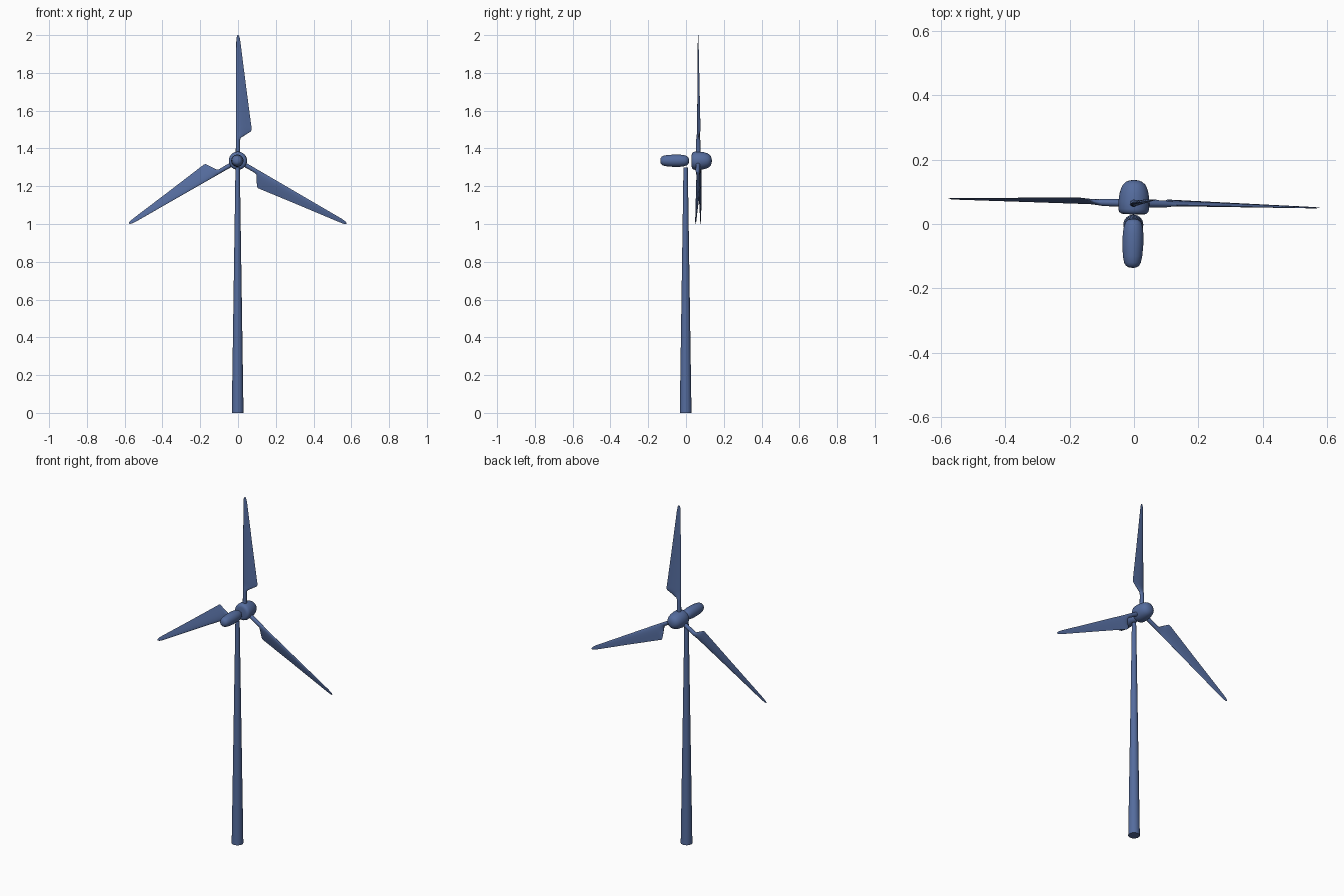
import bpy, math
from mathutils import Matrix, Vector

if "Cube" in bpy.data.objects:
    bpy.data.objects.remove(bpy.data.objects["Cube"])

CX = -0.002                      # small offset of the tower axis
HUB_Z = 1.335
YAW = Matrix.Rotation(math.radians(-1.4), 4, 'Z')
TOP = Matrix.Translation((CX, 0, HUB_Z)) @ YAW   # frame of nacelle and rotor

blue = bpy.data.materials.new("blue")
blue.diffuse_color = (0.09, 0.15, 0.34, 1)
blue.use_nodes = True
blue.node_tree.nodes["Principled BSDF"].inputs["Base Color"].default_value = blue.diffuse_color


def loft(name, rings, matrix, angle=40):
    """Skin a list of equal-length closed rings and cap both ends."""
    n = len(rings[0])
    verts = [matrix @ Vector(p) for ring in rings for p in ring]
    faces = [(i * n + j, i * n + (j + 1) % n, (i + 1) * n + (j + 1) % n, (i + 1) * n + j)
             for i in range(len(rings) - 1) for j in range(n)]
    faces.append(tuple(reversed(range(n))))
    faces.append(tuple(range((len(rings) - 1) * n, len(rings) * n)))
    mesh = bpy.data.meshes.new(name)
    mesh.from_pydata(verts, [], faces)
    mesh.materials.append(blue)
    obj = bpy.data.objects.new(name, mesh)
    bpy.context.collection.objects.link(obj)
    bpy.ops.object.select_all(action='DESELECT')
    obj.select_set(True)
    bpy.context.view_layer.objects.active = obj
    bpy.ops.object.shade_smooth_by_angle(angle=math.radians(angle))
    return obj


def circle(r, n=32):
    return [(r * math.cos(2 * math.pi * k / n), r * math.sin(2 * math.pi * k / n)) for k in range(n)]


def lathe_y(name, profile):
    """Round body along y from (y, radius) pairs."""
    return loft(name, [[(a, y, -b) for a, b in circle(r)] for y, r in profile], TOP, 50)


# tapered tower
loft("tower", [[(a, b, z) for a, b in circle(r)] for z, r in ((0, 0.031), (1.3, 0.0115))],
     Matrix.Translation((CX, -0.002, 0)))

# rounded nacelle behind the rotor
lathe_y("nacelle", [(-0.136, 0.006), (-0.134, 0.014), (-0.129, 0.021), (-0.120, 0.026),
                    (-0.100, 0.030), (-0.065, 0.0325), (-0.030, 0.032), (-0.008, 0.029),
                    (0.006, 0.024), (0.013, 0.016), (0.016, 0.006)])

# domed hub
lathe_y("hub", [(0.030, 0.030), (0.032, 0.039), (0.037, 0.045), (0.046, 0.048), (0.070, 0.048),
                (0.095, 0.045), (0.112, 0.040), (0.123, 0.034), (0.131, 0.025),
                (0.135, 0.015), (0.1365, 0.005)])

# blade sections: distance from hub, leading edge, trailing edge, half thickness, airfoil amount
SECTIONS = [(0.020, -0.012, 0.012, 0.012, 0), (0.110, -0.011, 0.011, 0.011, 0),
            (0.122, -0.011, 0.016, 0.011, 0.3), (0.140, -0.011, 0.045, 0.011, 0.8),
            (0.156, -0.011, 0.069, 0.0105, 1), (0.165, -0.011, 0.073, 0.0105, 1),
            (0.180, -0.011, 0.071, 0.010, 1), (0.400, -0.010, 0.042, 0.006, 1),
            (0.630, -0.009, 0.013, 0.002, 1), (0.652, -0.007, 0.009, 0.0015, 1),
            (0.661, -0.004, 0.006, 0.0012, 1), (0.665, -0.001, 0.002, 0.0008, 1)]
PITCH = 0.19


def section(z, le, te, t, foil, n=20):
    ring = []
    for k in range(n):
        a = 2 * math.pi * k / n
        u = (1 - math.cos(a)) / 2
        x = le + (te - le) * u
        y = t * math.sin(a) * (1 - foil * 0.85 * u)
        ring.append((x, 0.0645 + y + PITCH * x * foil, z))
    return ring


# three blades around the hub axis
for i in range(3):
    spin = Matrix.Rotation(math.radians(120 * i), 4, 'Y')
    loft(f"blade_{i + 1}", [section(*s) for s in reversed(SECTIONS)], TOP @ spin, 45)
